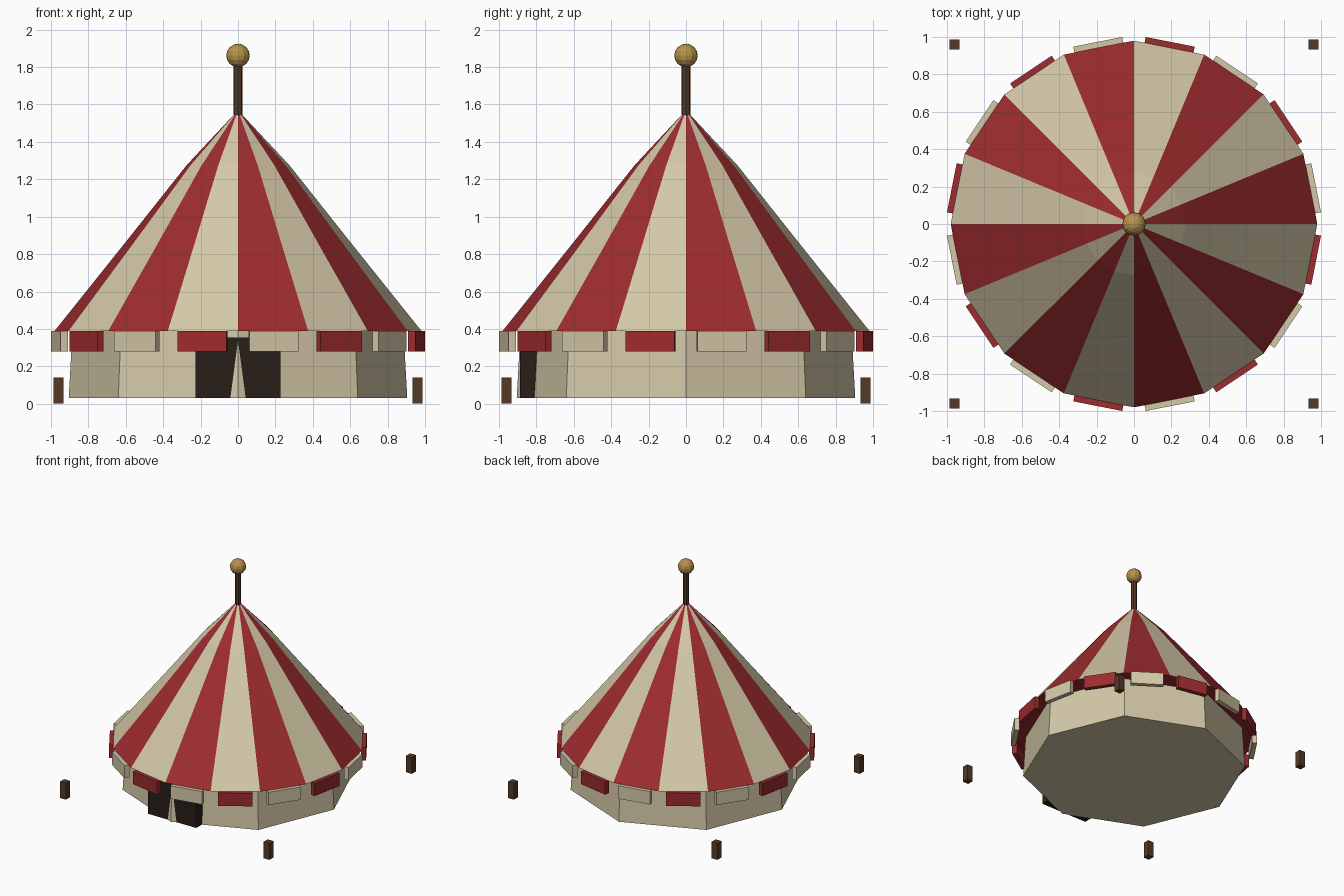
import bpy, bmesh
from math import sin, cos, pi
from mathutils import Matrix

if "Cube" in bpy.data.objects:
    bpy.data.objects.remove(bpy.data.objects["Cube"])


def material(name, rgb):
    m = bpy.data.materials.new(name)
    m.diffuse_color = (*rgb, 1)
    m.use_nodes = True
    m.node_tree.nodes["Principled BSDF"].inputs["Base Color"].default_value = m.diffuse_color
    return m


RED = material("red_canvas", (0.34, 0.025, 0.028))
CREAM = material("cream_canvas", (0.66, 0.58, 0.39))
WOOD = material("dark_wood", (0.09, 0.042, 0.02))
GOLD = material("gold", (0.48, 0.29, 0.07))
DARK = material("doorway_dark", (0.02, 0.013, 0.009))


def finish(name, bm, *mats):
    bmesh.ops.recalc_face_normals(bm, faces=bm.faces[:])
    me = bpy.data.meshes.new(name)
    bm.to_mesh(me)
    bm.free()
    for m in mats:
        me.materials.append(m)
    ob = bpy.data.objects.new(name, me)
    bpy.context.collection.objects.link(ob)
    return ob


def lathe(name, profile, sides, mats, stripe=False):
    """Closed faceted solid from (radius, z) rings, optionally striped."""
    bm = bmesh.new()
    rings = [[bm.verts.new((r * cos(2 * pi * k / sides), r * sin(2 * pi * k / sides), z))
              for k in range(sides)] for r, z in profile]
    for a, b in zip(rings, rings[1:]):
        for k in range(sides):
            n = (k + 1) % sides
            f = bm.faces.new((a[k], a[n], b[n], b[k]))
            f.material_index = k % 2 if stripe else 0
    bm.faces.new(rings[0][::-1])
    bm.faces.new(rings[-1])
    return finish(name, bm, *mats)


def box(name, centre, size, mat, angle=0):
    """Box placed at centre, then swung around the z axis by angle."""
    bm = bmesh.new()
    bmesh.ops.create_cube(bm, size=1, matrix=Matrix.Rotation(angle, 4, 'Z')
                          @ Matrix.Translation(centre) @ Matrix.Diagonal((*size, 1)))
    return finish(name, bm, mat)


# Eight-sided wall, slightly tapered
lathe("wall", [(0.905, 0.03), (0.885, 0.395)], 8, [CREAM])

# Striped sixteen-sided roof
lathe("roof", [(0.98, 0.39), (0.62, 0.84), (0.275, 1.275), (0.018, 1.55)], 16,
      [RED, CREAM], stripe=True)

# Hanging valance flaps, colours offset from the roof stripes
for k in range(16):
    box(f"valance_flap_{k + 1}", (0.973, 0, 0.335), (0.04, 0.267, 0.11),
        RED if k % 2 else CREAM, (k + 0.5) * pi / 8)

# Doorway: the front wall corner pokes through the dark panel
box("doorway", (0, -0.838, 0.193), (0.455, 0.1, 0.324), DARK)

# Pole and ball on top
lathe("pole", [(0.025, 1.5), (0.025, 1.83)], 8, [WOOD])
bm = bmesh.new()
bmesh.ops.create_uvsphere(bm, u_segments=12, v_segments=8, radius=0.063,
                          matrix=Matrix.Translation((0, 0, 1.862)))
finish("finial_ball", bm, GOLD)

# Corner stakes
for x in (-1, 1):
    for y in (-1, 1):
        side = ("front" if y < 0 else "back") + ("_left" if x < 0 else "_right")
        box(f"{side}_stake", (x * 0.96, y * 0.96, 0.07), (0.055, 0.055, 0.14), WOOD)
